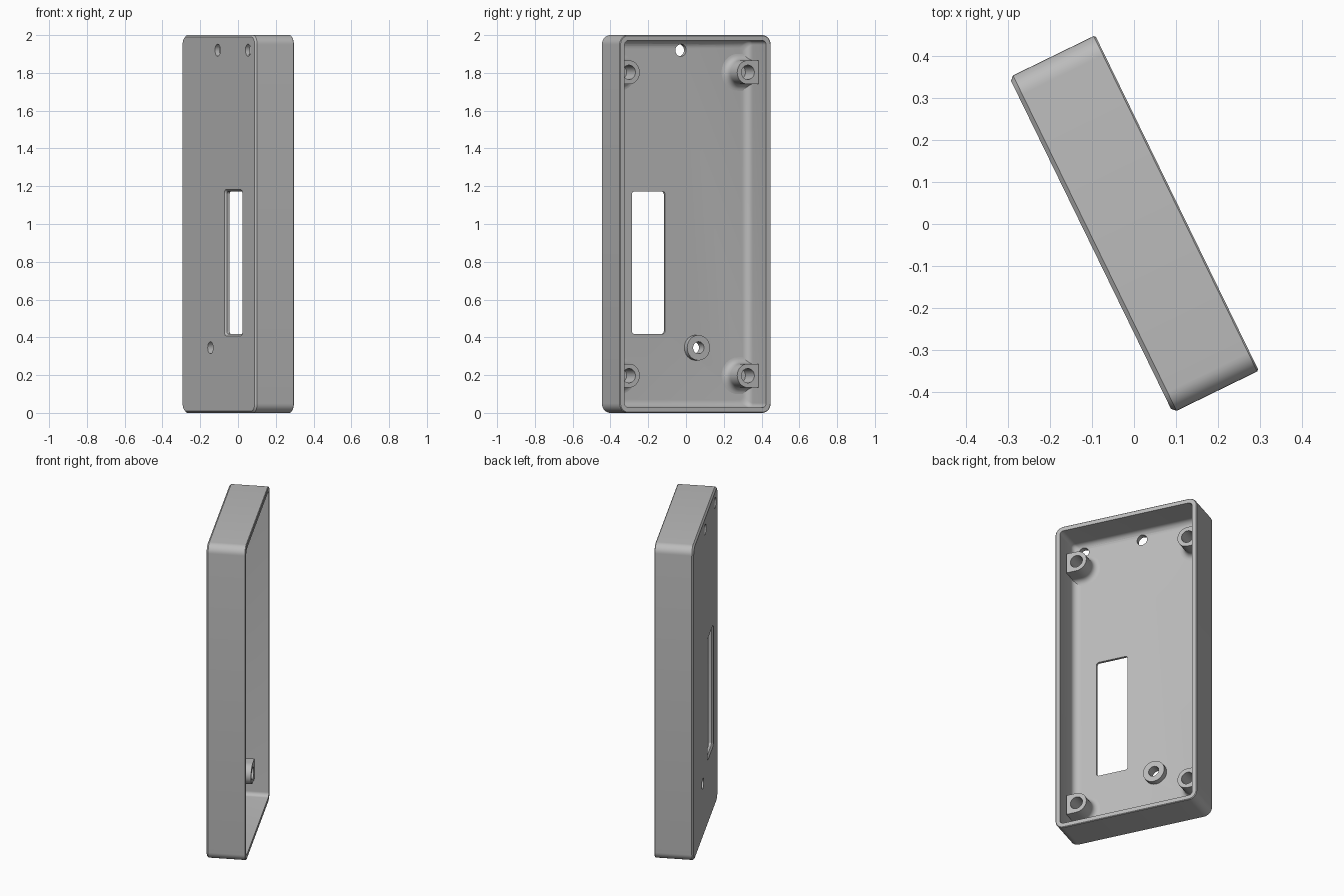
import bpy, bmesh, math
from mathutils import Matrix

if "Cube" in bpy.data.objects:
    bpy.data.objects.remove(bpy.data.objects["Cube"])

# One matte grey for the whole part
grey = bpy.data.materials.new("grey_plastic")
grey.use_nodes = True
colour = (0.5, 0.5, 0.5, 1)
grey.diffuse_color = colour
grey.node_tree.nodes["Principled BSDF"].inputs["Base Color"].default_value = colour

# Local axes: u along the width, v upwards, w out through the open side
ANGLE = math.radians(26)
s, c = math.sin(ANGLE), math.cos(ANGLE)
PLACE = Matrix(((-s, 0, c, 0), (c, 0, s, 0), (0, 1, 0, 1), (0, 0, 0, 1)))

HALF_U, HALF_V, HALF_W = 0.445, 1.0, 0.114
WALL = 0.028
FLOOR = -HALF_W + 0.026


def circle(u, v, r, n=32):
    return [(u + r * math.cos(2 * math.pi * i / n), v + r * math.sin(2 * math.pi * i / n))
            for i in range(n)]


def rounded_rect(u, v, hu, hv, r, steps=8):
    pts = []
    for k, (su, sv) in enumerate(((1, 1), (-1, 1), (-1, -1), (1, -1))):
        for i in range(steps + 1):
            a = math.pi / 2 * (k + i / steps)
            pts.append((u + su * (hu - r) + r * math.cos(a), v + sv * (hv - r) + r * math.sin(a)))
    return pts


def d_shape(u, v, r, side, n=32):
    """Round towards the middle, square towards the side wall."""
    pts = []
    for x, y in circle(0, 0, 1, n):
        k = 1 / max(abs(x), abs(y)) if x > 0 else 1
        pts.append((side * min(u + x * k * r, HALF_U - 0.015), v + y * k * r))
    return pts


def loft(name, layers, closed=False):
    """Skin a list of (outline, w) layers, capped or joined end to start."""
    bm = bmesh.new()
    rings = [[bm.verts.new((u, v, w)) for u, v in outline] for outline, w in layers]
    pairs = list(zip(rings, rings[1:]))
    if closed:
        pairs.append((rings[-1], rings[0]))
    else:
        bm.faces.new(rings[0])
        bm.faces.new(rings[-1])
    for a, b in pairs:
        for i in range(len(a)):
            j = (i + 1) % len(a)
            bm.faces.new((a[i], a[j], b[j], b[i]))
    bmesh.ops.recalc_face_normals(bm, faces=bm.faces)
    mesh = bpy.data.meshes.new(name)
    bm.to_mesh(mesh)
    bm.free()
    mesh.materials.append(grey)
    ob = bpy.data.objects.new(name, mesh)
    bpy.context.collection.objects.link(ob)
    ob.matrix_world = PLACE
    return ob


def activate(ob):
    bpy.ops.object.select_all(action='DESELECT')
    ob.select_set(True)
    bpy.context.view_layer.objects.active = ob


def smooth(ob):
    activate(ob)
    bpy.ops.object.shade_smooth_by_angle(angle=math.radians(30))


# Tray: chamfered outside, plain rim, filleted inside floor
def tray_outline(inset, r):
    return rounded_rect(0, 0, HALF_U - inset, HALF_V - inset, r)


layers = [(tray_outline(0.01, 0.04), -HALF_W), (tray_outline(0, 0.05), -HALF_W + 0.01),
          (tray_outline(0, 0.05), HALF_W - 0.004), (tray_outline(0.004, 0.046), HALF_W),
          (tray_outline(WALL, 0.024), HALF_W)]
FILLET = 0.04
for i in range(7):
    a = math.pi / 2 * i / 6
    inset = FILLET * (1 - math.cos(a))
    layers.append((tray_outline(WALL + inset, 0.024),
                   FLOOR + FILLET * (1 - math.sin(a))))
tray = loft("case_tray", layers)

# Openings through the floor: window with a chamfered outer edge, three round holes
RING = (0.1, -0.655)
OUT, IN = -HALF_W - 0.01, FLOOR + 0.02
window = (-0.178, -0.205)
cutters = [loft("window_cutter", [
    (rounded_rect(*window, 0.118, 0.397, 0.025), OUT),
    (rounded_rect(*window, 0.098, 0.377, 0.015), -HALF_W + 0.01),
    (rounded_rect(*window, 0.098, 0.377, 0.015), IN)])]
for u, v in ((0.012, 0.92), (-0.355, 0.92), RING):
    cutters.append(loft("hole_cutter", [(circle(u, v, 0.032), OUT), (circle(u, v, 0.032), IN)]))
for cutter in cutters:
    cutter.hide_render = True
    activate(tray)
    mod = tray.modifiers.new("opening", 'BOOLEAN')
    mod.operation = 'DIFFERENCE'
    mod.solver = 'EXACT'
    mod.object = cutter
    bpy.ops.object.modifier_apply(modifier=mod.name)
    bpy.data.objects.remove(cutter)
smooth(tray)

# Four screw posts with flared feet and blind holes
POST_U, POST_V, POST_R, POST_TOP = 0.35, 0.803, 0.063, 0.03
FOOT = 0.035
for side, side_name in ((-1, "front"), (1, "back")):
    for level, level_name in ((-1, "lower"), (1, "upper")):
        v = level * POST_V
        layers = [(d_shape(POST_U, v, POST_R + FOOT, side), FLOOR - 0.01)]
        for i in range(7):
            a = math.pi / 2 * i / 6
            layers.append((d_shape(POST_U, v, POST_R + FOOT * (1 - math.sin(a)), side),
                           FLOOR + FOOT * (1 - math.cos(a))))
        layers.append((d_shape(POST_U, v, POST_R, side), POST_TOP))
        bore = [(side * u, y) for u, y in circle(POST_U, v, 0.038)]
        layers += [(bore, POST_TOP), (bore, FLOOR + 0.01)]
        smooth(loft(f"{level_name}_{side_name}_screw_post", layers))

# Raised collar around the lower hole
outer, inner = circle(*RING, 0.067), circle(*RING, 0.032)
smooth(loft("hole_collar", [(outer, FLOOR - 0.01), (outer, FLOOR + 0.035),
                            (inner, FLOOR + 0.035), (inner, FLOOR - 0.01)], closed=True))
